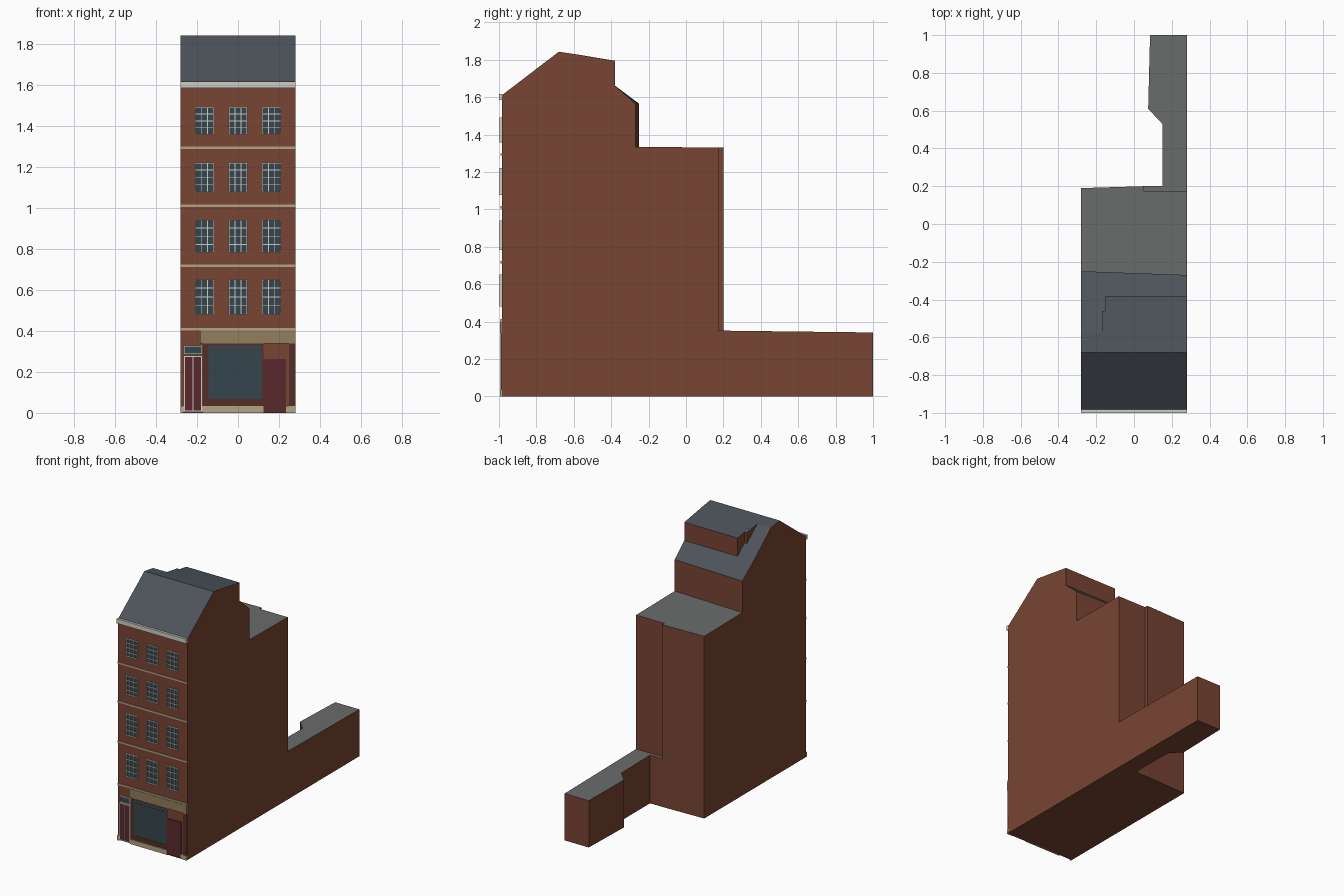
import bpy, bmesh
from mathutils import Vector

if "Cube" in bpy.data.objects:
    bpy.data.objects.remove(bpy.data.objects["Cube"])


def material(name, rgb):
    m = bpy.data.materials.new(name)
    m.diffuse_color = (*rgb, 1)
    m.use_nodes = True
    m.node_tree.nodes["Principled BSDF"].inputs["Base Color"].default_value = m.diffuse_color
    return m


BRICK = material("brick", (0.19, 0.058, 0.033))
SLATE = material("slate", (0.075, 0.088, 0.105))
FLAT = material("flat_roof", (0.14, 0.15, 0.145))
CREAM = material("cream_stone", (0.46, 0.37, 0.23))
TAN = material("tan_fascia", (0.29, 0.21, 0.11))
WHITE = material("white_paint", (0.62, 0.61, 0.56))
GLASS = material("glass", (0.035, 0.06, 0.075))
RED = material("dark_red_paint", (0.10, 0.022, 0.027))
BROWN = material("brown_timber", (0.09, 0.028, 0.018))

WALL = -0.985          # front wall plane
HW = 0.28              # half width


def finish(name, bm, mats):
    bmesh.ops.recalc_face_normals(bm, faces=bm.faces)
    me = bpy.data.meshes.new(name)
    for m in mats:
        me.materials.append(m)
    # upward faces of brick solids become slate or flat roofing
    if len(mats) > 1:
        for f in bm.faces:
            f.normal_update()
            if f.normal.z > 0.3:
                flat = f.normal.z > 0.995 or len(mats) == 2
                f.material_index = 1 if flat else 2
    bm.to_mesh(me)
    bm.free()
    ob = bpy.data.objects.new(name, me)
    bpy.context.collection.objects.link(ob)
    return ob


def loft(name, ring_a, ring_b, mats):
    """Solid between two matching rings of points."""
    bm = bmesh.new()
    a = [bm.verts.new(p) for p in ring_a]
    b = [bm.verts.new(p) for p in ring_b]
    n = len(a)
    bm.faces.new(a)
    bm.faces.new(b[::-1])
    for i in range(n):
        j = (i + 1) % n
        bm.faces.new((a[i], b[i], b[j], a[j]))
    return finish(name, bm, mats)


def side_prism(name, left, right, x0, x1, mats):
    return loft(name, [(x0, y, z) for y, z in left], [(x1, y, z) for y, z in right], mats)


def plan_prism(name, plan, top, mats):
    return loft(name, [(x, y, 0) for x, y in plan], [(x, y, top(y)) for x, y in plan], mats)


def boxes(name, specs, mat):
    """One object of boxes (x0, x1, y0, y1, z0, z1)."""
    bm = bmesh.new()
    for x0, x1, y0, y1, z0, z1 in specs:
        vs = bmesh.ops.create_cube(bm, size=1)["verts"]
        for v in vs:
            v.co = Vector(((x0 + x1) / 2 + v.co.x * (x1 - x0),
                           (y0 + y1) / 2 + v.co.y * (y1 - y0),
                           (z0 + z1) / 2 + v.co.z * (z1 - z0)))
    return finish(name, bm, [mat])


def panel(name, x0, x1, z0, z1, depth, mat):
    return boxes(name, [(x0, x1, WALL - depth, WALL + 0.002, z0, z1)], mat)


def frame(x0, x1, z0, z1, w, depth, cols=1, rows=1, bar=0.004):
    """Box specs for a frame with evenly spaced glazing bars."""
    y0, y1 = WALL - depth, WALL
    s = [(x0, x0 + w, y0, y1, z0, z1), (x1 - w, x1, y0, y1, z0, z1),
         (x0 + w, x1 - w, y0, y1, z0, z0 + w), (x0 + w, x1 - w, y0, y1, z1 - w, z1)]
    for i in range(1, cols):
        x = x0 + (x1 - x0) * i / cols
        s.append((x - bar / 2, x + bar / 2, y0 + 0.002, y1, z0 + w, z1 - w))
    for i in range(1, rows):
        z = z0 + (z1 - z0) * i / rows
        s.append((x0 + w, x1 - w, y0 + 0.002, y1, z - bar / 2, z + bar / 2))
    return s


# main house with pitched roof and lower flat-roofed rear
def house_profile(step):
    return [(WALL, 0), (WALL, 1.61), (-0.68, 1.843), (-0.58, 1.828), (-0.38, 1.662),
            (step, 1.565), (step, 1.335), (0.175, 1.33), (0.175, 0)]


side_prism("main_house", house_profile(-0.25), house_profile(-0.27), -HW, HW, [BRICK, FLAT, SLATE])

# rear dormer in two widths; its roof continues the shallow slope behind the ridge
ROOF = [BRICK, SLATE]
wide = [(-0.58, 1.828), (-0.38, 1.795), (-0.38, 1.662)]
side_prism("dormer", wide, wide, -0.15, HW, ROOF)
narrow = [(-0.58, 1.828), (-0.46, 1.808), (-0.46, 1.728)]
side_prism("dormer_side", narrow, narrow, -0.17, -0.15, ROOF)

# projecting left part of the rear wall, and the long low extension
plan_prism("rear_projection", [(-HW, 0.175), (0.05, 0.175), (0.05, 0.2), (-HW, 0.19)],
           lambda y: 1.33, [BRICK, FLAT])
plan_prism("rear_extension",
           [(0.05, 0.175), (HW, 0.175), (HW, 1.0), (0.085, 1.0), (0.075, 0.61),
            (0.15, 0.53), (0.15, 0.2), (0.05, 0.2)],
           lambda y: 0.352 - 0.012 * (y - 0.175), [BRICK, FLAT])

# cornice and string courses
panel("cornice", -HW, HW, 1.585, 1.618, 0.015, WHITE)
for i, z in enumerate((0.402, 0.712, 1.005, 1.288)):
    panel(f"string_course_{i + 1}", -HW, HW, z, z + 0.012, 0.006, CREAM)

# sash windows, three to a floor
for r, (z0, z1) in enumerate(((0.48, 0.652), (0.782, 0.942), (1.078, 1.222), (1.358, 1.492))):
    for c, x in enumerate((-0.164, 0, 0.164)):
        panel(f"window_glass_{r + 1}_{c + 1}", x - 0.045, x + 0.045, z0, z1, 0.003, GLASS)
        boxes(f"window_frame_{r + 1}_{c + 1}",
              frame(x - 0.046, x + 0.046, z0, z1, 0.006, 0.011, 3, 4), WHITE)

# shopfront
panel("shop_fascia", -0.185, HW, 0.338, 0.402, 0.009, TAN)
panel("shop_surround", -0.17, 0.125, 0.034, 0.338, 0.003, BROWN)
panel("shop_window", -0.145, 0.12, 0.068, 0.33, 0.005, GLASS)
boxes("shop_window_frame", frame(-0.152, 0.124, 0.062, 0.336, 0.006, 0.007)
      + [(-0.146, 0.118, WALL - 0.006, WALL, 0.304, 0.308)], BROWN)
panel("shop_pilaster", 0.25, HW, 0.034, 0.338, 0.006, BROWN)
panel("shop_door", 0.128, 0.23, 0.005, 0.26, 0.005, RED)
boxes("shop_door_frame", frame(0.124, 0.234, 0.0, 0.264, 0.004, 0.006), BROWN)

# double house door with fanlight
panel("house_door", -0.262, -0.178, 0.01, 0.275, 0.004, RED)
boxes("house_door_frame", frame(-0.266, -0.174, 0.005, 0.28, 0.007, 0.008, 2, 1, 0.005), WHITE)
panel("fanlight_glass", -0.262, -0.178, 0.288, 0.326, 0.004, GLASS)
boxes("fanlight_frame", frame(-0.266, -0.174, 0.284, 0.33, 0.005, 0.008), WHITE)

# stone plinth broken by the doors
for i, (x0, x1) in enumerate(((-HW, -0.266), (-0.174, 0.124), (0.234, HW))):
    panel(f"plinth_{i + 1}", x0, x1, 0, 0.034, 0.01, CREAM)
